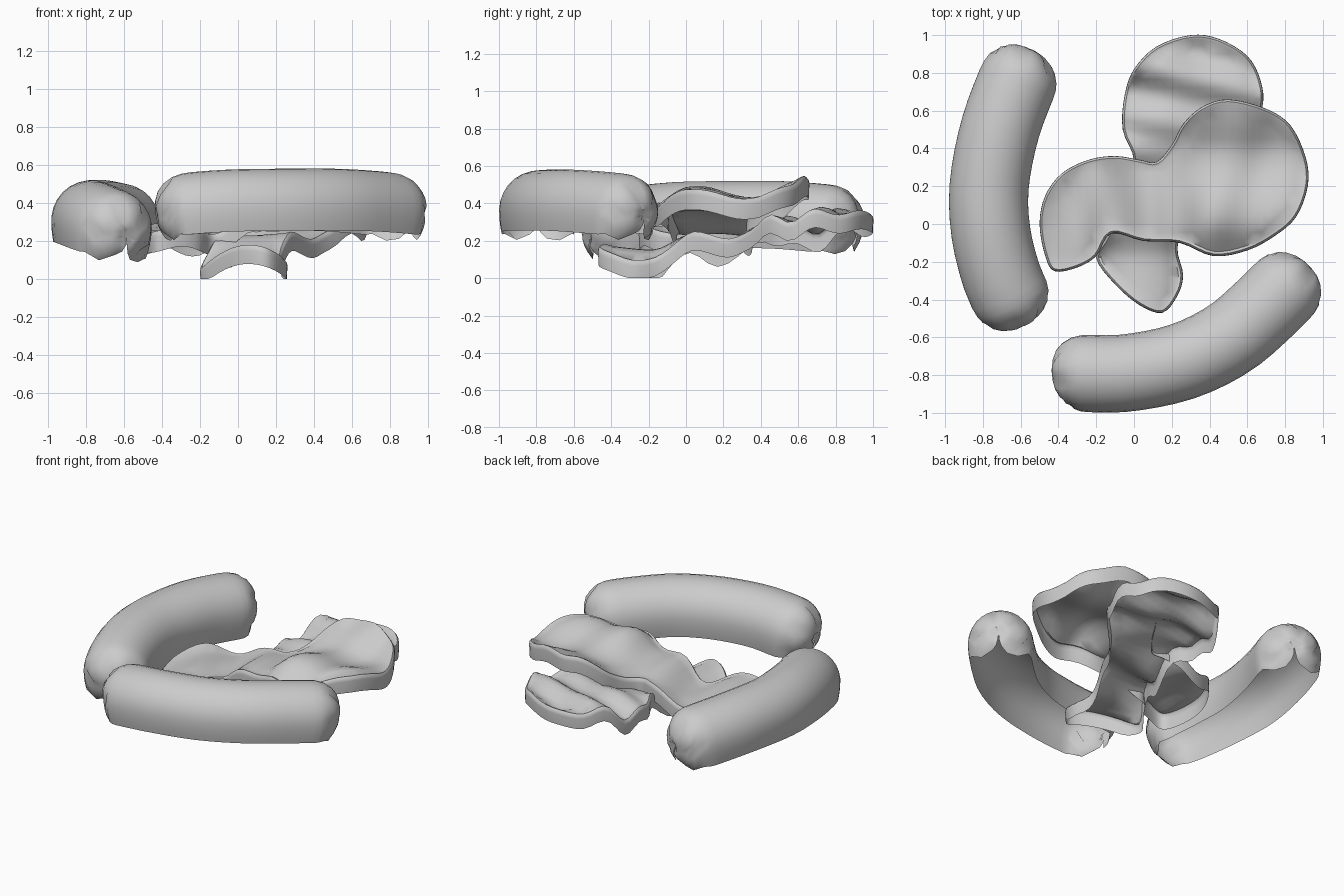
import bpy
import bmesh
from math import sin, cos, pi, radians, exp
from mathutils import Vector
from mathutils.geometry import delaunay_2d_cdt

cube = bpy.data.objects.get("Cube")
if cube:
    bpy.data.objects.remove(cube, do_unlink=True)

grey = bpy.data.materials.new("plain_grey")
grey.use_nodes = True
GREY = (0.6, 0.6, 0.6, 1)
grey.diffuse_color = GREY
grey.node_tree.nodes["Principled BSDF"].inputs["Base Color"].default_value = GREY


def spline(pts, steps, closed=False):
    """Catmull-Rom curve through the points."""
    n, out = len(pts), []
    P = [Vector(p) for p in pts]
    get = (lambda i: P[i % n]) if closed else (lambda i: P[max(0, min(n - 1, i))])
    for i in range(n if closed else n - 1):
        a, b, c, d = (get(i + k) for k in (-1, 0, 1, 2))
        for s in range(steps):
            t = s / steps
            out.append(0.5 * (2 * b + (c - a) * t + (2 * a - 5 * b + 4 * c - d) * t * t
                              + (3 * b - a - 3 * c + d) * t ** 3))
    if not closed:
        out.append(P[-1])
    return out


def ramp(t, table):
    """Smooth interpolation in a short table of (position, value)."""
    if t <= table[0][0]:
        return table[0][1]
    for (a, u), (b, v) in zip(table, table[1:]):
        if t <= b:
            k = (t - a) / (b - a)
            return u + (v - u) * k * k * (3 - 2 * k)
    return table[-1][1]


def finish(name, bm):
    bmesh.ops.remove_doubles(bm, verts=bm.verts, dist=0.0005)
    mesh = bpy.data.meshes.new(name)
    bm.to_mesh(mesh)
    bm.free()
    mesh.materials.append(grey)
    ob = bpy.data.objects.new(name, mesh)
    bpy.context.collection.objects.link(ob)
    bpy.ops.object.select_all(action='DESELECT')
    ob.select_set(True)
    bpy.context.view_layer.objects.active = ob
    bpy.ops.object.shade_smooth_by_angle(angle=radians(50))


# Sausages: swept shells, open along the bottom, with puckered round ends
def sausage(name, path, radius, cut_outer, cut_inner, sides=20, cap=0.2):
    pts = spline(path, 12)
    dist = [0]
    for a, b in zip(pts, pts[1:]):
        dist.append(dist[-1] + (b - a).length)
    total = dist[-1]

    def at(d):
        for i in range(len(pts) - 1):
            if d <= dist[i + 1]:
                break
        k = (d - dist[i]) / (dist[i + 1] - dist[i])
        return pts[i].lerp(pts[i + 1], k), (pts[i + 1] - pts[i]).normalized()

    ends = [0.003, 0.012, 0.035, 0.065, 0.11, 0.155]
    mid = [cap + (total - 2 * cap) * i / 14 for i in range(15)]
    stations = ends + mid + [total - d for d in reversed(ends)]
    bm = bmesh.new()
    rings = []
    for d in stations:
        p, t = at(d)
        side = Vector((t.y, -t.x, 0)).normalized()
        up = side.cross(t)
        e = min(d, total - d)
        r = radius * (1 - max(0, 1 - e / cap) ** 2.3) ** (1 / 2.3)
        closing = ramp(e, [(0, 1), (0.03, 0.8), (0.11, 0)])
        low_a, low_b = (radians(c + (85 - c) * closing) for c in (cut_outer, cut_inner))
        ring = []
        for j in range(sides + 1):
            a = -low_a + (pi + low_a + low_b) * j / sides
            # flanks run straighter below the middle, except at the ends
            under = max(0, -a, a - pi)
            wide = cos(under * (0.55 + 0.45 * closing)) - cos(under)
            across = cos(a) + (wide if a < pi / 2 else -wide)
            # creases gathered toward the tip
            q = r * (1 - (0.2 * max(0, cos(5 * a)) ** 3 if e < 0.07 else 0))
            ring.append(bm.verts.new(p + side * q * across + up * q * sin(a)))
        rings.append(ring)
    for A, B in zip(rings, rings[1:]):
        for j in range(sides):
            bm.faces.new((A[j], A[j + 1], B[j + 1], B[j]))
    # dimpled tips
    for ring, d, flip in ((rings[0], 0.025, False), (rings[-1], total - 0.025, True)):
        tip = bm.verts.new(at(d)[0])
        for a, b in zip(ring, ring[1:]):
            bm.faces.new((tip, a, b) if flip else (tip, b, a))
    bmesh.ops.recalc_face_normals(bm, faces=bm.faces)
    top = max(bm.faces, key=lambda f: f.calc_center_median().z)
    if top.normal.z < 0:
        bmesh.ops.reverse_faces(bm, faces=bm.faces)
    finish(name, bm)


sausage("front_sausage",
        [(-0.43, -0.80, 0.33), (-0.30, -0.79, 0.35), (-0.05, -0.79, 0.37),
         (0.25, -0.73, 0.375), (0.50, -0.61, 0.375), (0.69, -0.45, 0.365),
         (0.83, -0.31, 0.35), (0.92, -0.22, 0.33)], 0.205, 36, 36)
sausage("side_sausage",
        [(-0.54, 0.92, 0.27), (-0.61, 0.77, 0.29), (-0.71, 0.50, 0.31),
         (-0.767, 0.20, 0.31), (-0.757, -0.05, 0.305), (-0.70, -0.28, 0.28),
         (-0.635, -0.42, 0.25), (-0.58, -0.53, 0.22)], 0.21, 33, 46)


# Wavy slices: a rippled sheet with a rounded rim hanging down, open below
def slice_sheet(name, outline, height, depth):
    loop = [p.to_2d() for p in spline([(x, y, 0) for x, y in outline], 4, True)]
    n = len(loop)
    area = sum(loop[i - 1].cross(loop[i]) for i in range(n))
    if area < 0:
        loop.reverse()
    out = []
    for i in range(n):
        t = (loop[(i + 1) % n] - loop[i - 1]).normalized()
        out.append(Vector((t.y, -t.x)))

    def ring(inset, drop):
        return [Vector((*(p - o * inset), max(0, height(p.x, p.y) - drop)))
                for p, o in zip(loop, out)]

    rings = [ring(0.025, 0.004), ring(0.012, 0), ring(0.002, 0.012),
             ring(0, 0.03), ring(0.004, depth)]
    border = [v.to_2d() for v in rings[0]]
    grid = []
    step = 0.045
    for i in range(-14, 24):
        for j in range(-14, 26):
            g = Vector((i * step, j * step))
            if min((g - b).length for b in border) > 0.025:
                grid.append(g)
    verts, _, faces, *_ = delaunay_2d_cdt(
        border + grid, [(i, (i + 1) % n) for i in range(n)], [], 1, 1e-5)
    bm = bmesh.new()
    made = {}
    for i in {i for f in faces for i in f}:
        p = verts[i]
        near = min(range(n), key=lambda k: (border[k] - p).length)
        if (border[near] - p).length < 0.0004:
            made[i] = bm.verts.new(rings[0][near])
        else:
            made[i] = bm.verts.new((p.x, p.y, height(p.x, p.y) - 0.008))
    for f in faces:
        bm.faces.new([made[i] for i in f])
    rows = [[bm.verts.new(v) for v in r] for r in rings]
    for A, B in zip(rows, rows[1:]):
        for i in range(n):
            k = (i + 1) % n
            bm.faces.new((A[i], B[i], B[k], A[k]))
    finish(name, bm)


def upper_height(x, y):
    z = ramp(x, [(-0.48, 0.28), (-0.2, 0.25), (0.1, 0.34), (0.42, 0.46), (0.9, 0.45)])
    right = ramp(x, [(0.1, 0), (0.4, 1)])
    z += right * (0.03 * cos(11 * (y - 0.06)) + 0.2 * max(0, y - 0.4))
    # the front edge droops
    z -= right * ramp(y, [(-0.17, 0.04), (0, 0)])
    return z + (1 - right) * 0.02 * sin(15 * x + 5 * y) + 0.012 * sin(19 * x - 6 * y)


def lower_height(x, y):
    z = ramp(y, [(-0.45, 0.18), (-0.18, 0.16), (0.04, 0.25), (0.22, 0.21),
                 (0.45, 0.31), (0.8, 0.36), (1, 0.33)])
    z -= 1.6 * (x - 0.05) ** 2 * ramp(y, [(-0.2, 1), (0.05, 0)])
    # the left edge sags in two places
    left = ramp(x, [(-0.06, 1), (0.3, 0)])
    z -= left * (0.09 * exp(-((y - 0.68) / 0.13) ** 2) + 0.06 * exp(-((y - 0.15) / 0.1) ** 2))
    back = ramp(y, [(0.25, 0), (0.5, 1)])
    return z + back * (0.025 * sin(24 * (y + 0.25 * x)) + 0.012 * sin(14 * x))


slice_sheet("upper_slice",
            [(-0.5, 0), (-0.47, 0.15), (-0.38, 0.27), (-0.24, 0.34), (-0.1, 0.36),
             (0.03, 0.34), (0.12, 0.33), (0.2, 0.42), (0.26, 0.53), (0.36, 0.62),
             (0.5, 0.66), (0.7, 0.61), (0.83, 0.52), (0.91, 0.35), (0.92, 0.2),
             (0.86, 0.04), (0.75, -0.06), (0.6, -0.14), (0.42, -0.17), (0.24, -0.1),
             (0.05, -0.09), (-0.12, -0.05), (-0.2, -0.17), (-0.3, -0.23),
             (-0.42, -0.25), (-0.47, -0.17)], upper_height, 0.11)
slice_sheet("lower_slice",
            [(0.3, 1.0), (0.45, 0.98), (0.6, 0.89), (0.67, 0.76), (0.68, 0.62),
             (0.6, 0.45), (0.45, 0.3), (0.35, 0.15), (0.27, 0), (0.23, -0.13),
             (0.26, -0.27), (0.23, -0.38), (0.15, -0.47), (0.03, -0.43),
             (-0.1, -0.32), (-0.2, -0.18), (-0.14, -0.06), (-0.06, 0.12),
             (0, 0.33), (-0.06, 0.5), (-0.05, 0.68), (0, 0.82), (0.12, 0.94)],
            lower_height, 0.1)
